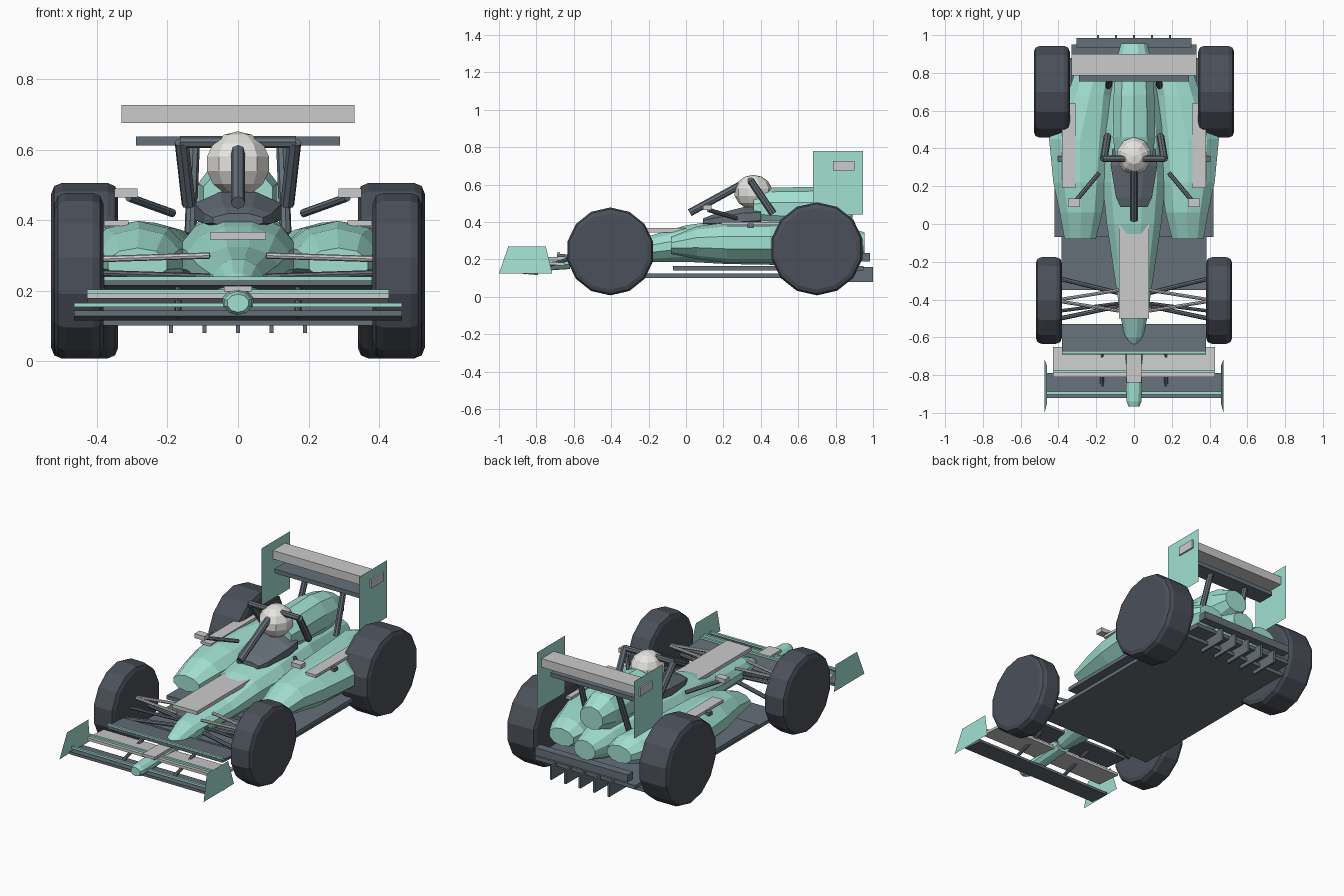
import bpy, bmesh, math
from mathutils import Vector

def mat(name, rgb):
    m = bpy.data.materials.new(name)
    m.diffuse_color = (*rgb, 1)
    return m

TEAL = mat("teal", (0.36, 0.75, 0.64))
DARK = mat("dark", (0.13, 0.16, 0.19))
TYRE = mat("tyre", (0.07, 0.08, 0.10))
GREY = mat("light_grey", (0.56, 0.57, 0.58))
WHITE = mat("off_white", (0.80, 0.78, 0.75))

def finish(name, bm, m):
    bmesh.ops.recalc_face_normals(bm, faces=bm.faces[:])
    me = bpy.data.meshes.new(name)
    bm.to_mesh(me)
    bm.free()
    ob = bpy.data.objects.new(name, me)
    bpy.context.collection.objects.link(ob)
    me.materials.append(m)
    return ob

def box(name, x, y, z, m, tilt=0):
    """Box from (min, max) ranges; tilt raises the back edge."""
    bm = bmesh.new()
    bmesh.ops.create_cube(bm, size=1)
    for v in bm.verts:
        dz = tilt * v.co.y
        v.co = [a + (b - a) * (c + 0.5) for (a, b), c in zip((x, y, z), v.co)]
        v.co.z += dz
    return finish(name, bm, m)

def tube(name, a, b, r, m, n=8):
    a, b = Vector(a), Vector(b)
    bm = bmesh.new()
    bmesh.ops.create_cone(bm, cap_ends=True, segments=n, radius1=r, radius2=r, depth=(b - a).length)
    q = (b - a).to_track_quat('Z', 'Y')
    for v in bm.verts:
        v.co = q @ v.co + (a + b) / 2
    return finish(name, bm, m)

def loft(name, sections, m, n=10):
    """Skin rings (cx, y, cz, half width, half height) along y."""
    bm = bmesh.new()
    rings = []
    for cx, y, cz, w, h in sections:
        rings.append([bm.verts.new((cx + w * math.cos(t) * 1.03, y, cz + h * math.sin(t) * 1.03))
                      for t in [(i + 0.5) * math.tau / n for i in range(n)]])
    for p, q in zip(rings, rings[1:]):
        for i in range(n):
            j = (i + 1) % n
            bm.faces.new((p[i], p[j], q[j], q[i]))
    bm.faces.new(rings[0])
    bm.faces.new(rings[-1])
    return finish(name, bm, m)

def plate(name, pts, m):
    bm = bmesh.new()
    bm.faces.new([bm.verts.new(p) for p in pts])
    return finish(name, bm, m)

# Wheels
def wheel(name, s, y, r, x0, x1):
    ob = tube(name, (s * x0, y, r + 0.008), (s * x1, y, r + 0.008), r, TYRE, 14)
    b = ob.modifiers.new("shoulder", 'BEVEL')
    b.width, b.segments, b.limit_method, b.angle_limit = 0.03, 2, 'ANGLE', math.radians(50)

# Central body and nose
loft("nose_tip", [(0, -0.965, 0.165, 0.03, 0.025), (0, -0.94, 0.165, 0.04, 0.033),
                  (0, -0.80, 0.17, 0.045, 0.033), (0, -0.62, 0.185, 0.045, 0.035)], TEAL)
loft("main_body", [(0, -0.645, 0.195, 0.025, 0.025), (0, -0.60, 0.205, 0.048, 0.045),
                   (0, -0.50, 0.225, 0.07, 0.065), (0, -0.2, 0.255, 0.115, 0.07),
                   (0, 0.0, 0.285, 0.145, 0.098), (0, 0.22, 0.295, 0.168, 0.12),
                   (0, 0.5, 0.30, 0.16, 0.13), (0, 0.8, 0.29, 0.11, 0.10),
                   (0, 0.955, 0.29, 0.07, 0.055)], TEAL, 12)
loft("engine_cover", [(0, 0.36, 0.47, 0.10, 0.08), (0, 0.46, 0.47, 0.115, 0.11),
                      (0, 0.68, 0.465, 0.11, 0.12), (0, 0.80, 0.46, 0.10, 0.105),
                      (0, 0.89, 0.455, 0.075, 0.065)], TEAL)
box("nose_panel", (-0.08, 0.08), (-0.5, 0.0), (0.345, 0.367), GREY)
box("nose_pad", (-0.04, 0.04), (-0.84, -0.64), (0.198, 0.214), GREY)

# Cockpit surround and helmet
loft("cockpit", [(0, 0.09, 0.40, 0.075, 0.02), (0, 0.14, 0.405, 0.10, 0.035),
                 (0, 0.31, 0.425, 0.13, 0.058), (0, 0.40, 0.43, 0.12, 0.055)], DARK, 8)
bm = bmesh.new()
bmesh.ops.create_uvsphere(bm, u_segments=10, v_segments=7, radius=1)
for v in bm.verts:
    v.co = (v.co.x * 0.095, 0.36 + v.co.y * 0.102, 0.56 + v.co.z * 0.092)
finish("helmet", bm, WHITE)

# Head guard
tube("guard_front_post", (0, 0.02, 0.45), (0, 0.34, 0.625), 0.02, DARK)
tube("guard_crossbar", (-0.165, 0.345, 0.622), (0.165, 0.345, 0.622), 0.017, DARK)

# Floor, diffuser, rear beam
box("lower_floor", (-0.385, 0.385), (-0.35, 0.88), (0.102, 0.124), DARK)
box("upper_floor", (-0.42, 0.42), (-0.07, 0.60), (0.142, 0.165), DARK)
box("rear_floor", (-0.33, 0.33), (0.60, 0.95), (0.142, 0.165), DARK)
for i in range(-2, 3):
    x = i * 0.095
    box("diffuser_fin", (x - 0.006, x + 0.006), (0.82, 1.0), (0.08, 0.16), DARK)
box("rear_beam", (-0.305, 0.305), (0.935, 0.985), (0.19, 0.235), DARK)

# Rear wing
box("rear_wing_upper", (-0.33, 0.33), (0.785, 0.90), (0.676, 0.727), GREY)
box("rear_wing_lower", (-0.29, 0.29), (0.755, 0.86), (0.612, 0.637), DARK)

# Front wing elements, each with a teal lip
for name, w, y0, y1, z, m in (("front_wing_main", 0.465, -0.92, -0.79, 0.13, DARK),
                              ("front_wing_middle", 0.428, -0.81, -0.65, 0.18, GREY),
                              ("front_wing_rear", 0.38, -0.69, -0.53, 0.217, DARK)):
    box(name, (-w, w), (y0, y1), (z - 0.008, z + 0.008), m, -0.012)
for w, y, z in ((0.465, -0.895, 0.16), (0.428, -0.78, 0.198), (0.38, -0.68, 0.235)):
    box("front_wing_lip", (-w, w), (y - 0.007, y + 0.007), (z - 0.006, z + 0.006), TEAL)

# Everything that exists on both sides
for s in (-1, 1):
    X = lambda a, b: tuple(sorted((s * a, s * b)))
    wheel("front_wheel", s, -0.405, 0.235, 0.382, 0.52)
    wheel("rear_wheel", s, 0.70, 0.249, 0.34, 0.53)

    loft("sidepod", [(s * 0.285, -0.08, 0.275, 0.085, 0.045), (s * 0.28, 0.06, 0.29, 0.115, 0.085),
                     (s * 0.285, 0.22, 0.29, 0.145, 0.105), (s * 0.285, 0.45, 0.29, 0.168, 0.105),
                     (s * 0.235, 0.68, 0.29, 0.12, 0.10), (s * 0.20, 0.82, 0.295, 0.11, 0.08),
                     (s * 0.19, 0.90, 0.295, 0.08, 0.05)], TEAL)
    box("sidepod_strip", X(0.31, 0.38), (0.19, 0.64), (0.384, 0.40), GREY)
    box("sidepod_block", X(0.29, 0.405), (0.33, 0.36), (0.372, 0.392), DARK)

    box("mirror", X(0.285, 0.35), (0.09, 0.135), (0.464, 0.49), GREY)
    tube("mirror_stalk", (s * 0.31, 0.12, 0.465), (s * 0.185, 0.27, 0.42), 0.012, DARK)
    tube("guard_side_post", (s * 0.16, 0.345, 0.622), (s * 0.14, 0.465, 0.445), 0.02, DARK)

    for yi, yo in ((-0.37, -0.29), (-0.43, -0.50)):
        tube("lower_arm", (s * 0.06, yi, 0.215), (s * 0.39, yo, 0.20), 0.012, DARK)
    for yi, yo in ((-0.35, -0.40), (-0.46, -0.41)):
        tube("upper_arm", (s * 0.08, yi, 0.30), (s * 0.39, yo, 0.29), 0.009, GREY)
    tube("track_rod", (s * 0.08, -0.42, 0.24), (s * 0.39, -0.46, 0.25), 0.009, DARK)

    plate("rear_wing_endplate", [(s * 0.32, 0.68, 0.44), (s * 0.32, 0.945, 0.44),
                                 (s * 0.32, 0.945, 0.78), (s * 0.32, 0.68, 0.78)], TEAL)
    tube("rear_wing_strut", (s * 0.135, 0.73, 0.36), (s * 0.125, 0.82, 0.62), 0.017, DARK)
    plate("front_wing_endplate", [(s * 0.474, -1.0, 0.125), (s * 0.474, -0.715, 0.125),
                                  (s * 0.46, -0.75, 0.27), (s * 0.46, -0.95, 0.27)], TEAL)
    tube("front_wing_support", (s * 0.17, -0.86, 0.13), (s * 0.17, -0.60, 0.21), 0.01, DARK)
